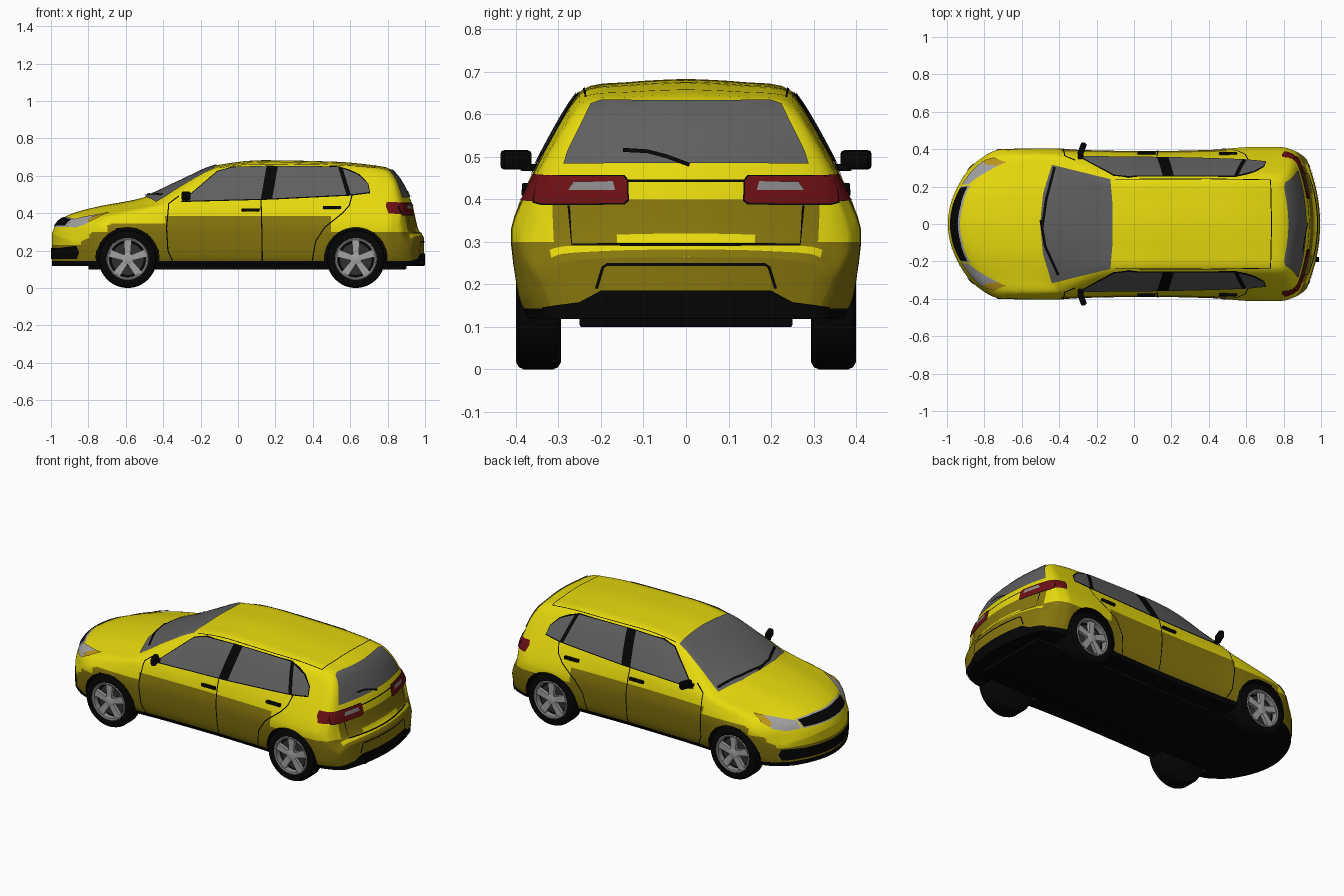
import bpy, bmesh, math
from mathutils import Vector, Matrix
from mathutils.bvhtree import BVHTree

if "Cube" in bpy.data.objects:
    bpy.data.objects.remove(bpy.data.objects["Cube"])

def material(name, *rgb):
    m = bpy.data.materials.new(name)
    m.diffuse_color = (*rgb, 1)
    m.use_nodes = True
    m.node_tree.nodes["Principled BSDF"].inputs["Base Color"].default_value = m.diffuse_color
    return m

YELLOW, OLIVE = material("yellow paint", .8, .7, .004), material("dark yellow paint", .24, .18, .004)
BLACK, DARK = material("black trim", .0015, .0015, .0015), material("dark grey", .03, .03, .03)
GLASS, SILVER = material("grey glass", .115, .115, .115), material("silver", .36, .36, .36)
RED, ORANGE = material("red lamp", .15, .005, .007), material("amber lamp", .5, .3, .01)
LAMP = material("lamp grey", .25, .25, .25)

def make(name, bm, *mats):
    bmesh.ops.remove_doubles(bm, verts=bm.verts[:], dist=1e-5)
    me = bpy.data.meshes.new(name)
    bm.to_mesh(me)
    ob = bpy.data.objects.new(name, me)
    bpy.context.collection.objects.link(ob)
    for m in mats:
        me.materials.append(m)
    return ob

def curve(*k):
    """Monotone cubic through flat list x0,y0,x1,y1..."""
    xs, ys = k[::2], k[1::2]
    n = len(xs)
    d = [(ys[i + 1] - ys[i]) / (xs[i + 1] - xs[i]) for i in range(n - 1)]
    m = [d[0]] + [2 * a * b / (a + b) if a * b > 0 else 0 for a, b in zip(d, d[1:])] + [d[-1]]
    def f(x):
        x = min(max(x, xs[0]), xs[-1])
        i = max(j for j in range(n - 1) if xs[j] <= x)
        h = xs[i + 1] - xs[i]
        return hermite((x - xs[i]) / h, ys[i], ys[i + 1], h * m[i], h * m[i + 1])
    return f

def hermite(t, a, b, ta, tb):
    return a * (1 + 2 * t) * (1 - t) ** 2 + ta * t * (1 - t) ** 2 + b * t * t * (3 - 2 * t) + tb * t * t * (t - 1)

# body shape along its length: top line, roof edge, belt line, widest line, end rounding
top = curve(-.995, .29, -.982, .325, -.955, .36, -.9, .393, -.75, .435, -.53, .477, -.49, .49, -.3, .577,
            -.11, .657, .13, .683, .5, .676, .78, .648, .82, .632, .93, .455, .965, .31, .985, .285, .995, .265)
edge_w = curve(-.995, .2, -.9, .26, -.52, .31, -.47, .322, -.1, .25, .5, .25, .8, .252, .93, .3, .995, .29)
edge_d = curve(-.995, .02, -.5, .028, -.1, .026, .2, .03, .8, .022, .93, .015, .995, .01)
belt_w = curve(-.995, .27, -.94, .335, -.8, .365, -.5, .37, 0, .36, .5, .357, .8, .355, .93, .35, .995, .33)
belt_z = curve(-.995, .26, -.93, .335, -.8, .385, -.5, .435, -.2, .455, .5, .468, .85, .455, .93, .42, .965, .285, .995, .24)
wide_w = curve(-.995, .3, -.98, .335, -.93, .38, -.85, .4, -.6, .405, -.35, .396, .1, .39, .4, .396,
               .65, .412, .85, .41, .94, .39, .985, .36, .995, .345)
wide_z = curve(-.995, .24, -.85, .32, .85, .33, .93, .3, .995, .22)
bend = curve(-.995, 1.3, -.85, .9, -.5, .7, -.1, 0, .55, 0, .82, -.25, .93, -.5, .995, -.6)
BOTTOM, STEPS, HUB = .118, 14, .155
WHEELS = [(x, s) for x in (-.59, .63) for s in (-1, 1)]

def half_section(u):
    zt, w, we = top(u), wide_w(u), edge_w(u)
    zr = zt - edge_d(u)
    zb = min(belt_z(u), zr - .015)
    p = [Vector(q) for q in ((w - .04, BOTTOM), (w - .015, BOTTOM + .06), (w, min(wide_z(u), zb - .02)), (belt_w(u), zb),
                             (we, zr), (we * .55, zt - .25 * (zt - zr)), (0, zt))]
    g = [p[0]] + p + [Vector((-p[-2].x, p[-2].y))]
    return [hermite(j / 4, g[i], g[i + 1], (g[i + 1] - g[i - 1]) * .35, (g[i + 2] - g[i]) * .35)
            for i in range(1, len(g) - 2) for j in range(4)] + [p[-1]]

# body loft with closed, rounded ends
bm = bmesh.new()
us = sorted({round(-.995 * math.cos(math.pi * i / 72), 4) for i in range(73)} | {-.51, -.49, -.11, .82, .93})
rings = []
for u in us:
    h = half_section(u)
    ring = [(q.x, q.y) for q in h] + [(-q.x, q.y) for q in h[-2::-1]]
    ring += [(h[0].x * (2 * i / STEPS - 1), BOTTOM) for i in range(1, STEPS)]
    rings.append([bm.verts.new((u, y, z)) for y, z in ring])
for a, b in zip(rings, rings[1:]):
    for i in range(len(a)):
        j = (i + 1) % len(a)
        bm.faces.new((a[i], a[j], b[j], b[i]))
for u in (us[0], us[-1]):
    rows = [[bm.verts.new((u, q.x * (2 * i / STEPS - 1), q.y)) for i in range(STEPS + 1)] for q in half_section(u)]
    for a, b in zip(rows, rows[1:]):
        for i in range(STEPS):
            bm.faces.new((a[i], a[i + 1], b[i + 1], b[i]))
bmesh.ops.remove_doubles(bm, verts=bm.verts[:], dist=1e-5)
for v in bm.verts:
    v.co.x += bend(v.co.x) * v.co.y ** 2
bmesh.ops.recalc_face_normals(bm, faces=bm.faces[:])
for z in (.143, .23, .3, .345, .385, .4):
    bmesh.ops.bisect_plane(bm, geom=bm.verts[:] + bm.edges[:] + bm.faces[:], plane_co=(0, 0, z), plane_no=(0, 0, 1))
TREE = BVHTree.FromBMesh(bm)
body = make("body", bm, YELLOW, BLACK, OLIVE)

# wheel arches cut from the body
bm = bmesh.new()
for x, s in WHEELS:
    bmesh.ops.create_cone(bm, cap_ends=True, segments=56, radius1=.168, radius2=.168, depth=.3,
                          matrix=Matrix.Translation((x, s * .38, HUB)) @ Matrix.Rotation(math.pi / 2, 4, 'X'))
cutter = make("arch_cutter", bm)
cutter.hide_render = True
mod = body.modifiers.new("arches", 'BOOLEAN')
mod.operation, mod.solver, mod.object = 'DIFFERENCE', 'EXACT', cutter
bpy.context.view_layer.objects.active = body
bpy.ops.object.modifier_apply(modifier=mod.name)
bpy.data.objects.remove(cutter)

# paint: black sill and arches, dark yellow lower panels
def lower_edge(c, n):
    if n.x > .6:
        return .4 if abs(c.y) < .31 else .3
    if n.x < -.6:
        return .23
    return .3 if c.x < -.7 or c.x > .5 else .345 if c.x < -.39 else .385

for f in body.data.polygons:
    c = f.center
    arch = abs(c.y) > .2 and min(math.hypot(c.x - x, c.z - HUB) for x, s in WHEELS) < .17
    f.material_index = 1 if arch or c.z < .143 else 2 if c.z < lower_edge(c, f.normal) and f.normal.z < .45 else 0

# plates laid on the body: an outline in one view is projected onto the surface
VIEWS = {'right': lambda a, b: ((a, -2, b), (0, 1, 0)), 'left': lambda a, b: ((a, 2, b), (0, -1, 0)),
         'front': lambda a, b: ((-2, a, b), (1, 0, 0)), 'rear': lambda a, b: ((2, a, b), (-1, 0, 0)),
         'top': lambda a, b: ((a, b, 2), (0, 0, -1))}

def plate(name, view, outline, mat, off=.004, step=.025):
    bm = bmesh.new()
    bmesh.ops.triangulate(bm, faces=[bm.faces.new([bm.verts.new((a, b, 0)) for a, b in outline])])
    for no in (Vector((1, 0, 0)), Vector((0, 1, 0))):
        for k in range(-44, 45):
            bmesh.ops.bisect_plane(bm, geom=bm.verts[:] + bm.edges[:] + bm.faces[:],
                                   plane_co=no * (k * step + .0007), plane_no=no)
    missed = []
    for v in bm.verts:
        o, d = VIEWS[view](v.co.x, v.co.y)
        hit, n, _, _ = TREE.ray_cast(Vector(o), Vector(d))
        if hit is None:
            missed.append(v)
        else:
            v.co = hit + n * off
    bmesh.ops.delete(bm, geom=missed, context='VERTS')
    bm.normal_update()
    if sum(g.normal.dot(Vector(d)) for g in bm.faces) > 0:
        bmesh.ops.reverse_faces(bm, faces=bm.faces[:])
    make(name, bm, mat)

def line(name, view, pts, mat=BLACK, width=.006, off=.003):
    p = [Vector(q) for q in pts]
    t = [(p[min(i + 1, len(p) - 1)] - p[max(i - 1, 0)]).normalized() * width / 2 for i in range(len(p))]
    side = [Vector((-d.y, d.x)) for d in t]
    plate(name, view, [q + d for q, d in zip(p, side)] + [q - d for q, d in zip(p, side)][::-1], mat, off)

def flip(pts):
    return [(-a, b) for a, b in pts]

def sym(pts):
    return pts + flip(pts)[::-1]

def box(name, loc, size, mat, rot=0, bevel=.004):
    bm = bmesh.new()
    bmesh.ops.create_cube(bm, size=1, matrix=Matrix.Translation(loc) @ Matrix.Rotation(rot, 4, 'Z') @ Matrix.Diagonal((*size, 1)))
    bmesh.ops.bevel(bm, geom=bm.edges[:], offset=bevel, segments=2, affect='EDGES', profile=.5)
    make(name, bm, mat)

# side windows, door seams, lamp ends, door handles and mirrors
for k, s in ((-1, 'right'), (1, 'left')):
    plate("window_frame_" + s, s, [(-.308, .458), (-.11, .625), (-.03, .646), (.155, .652), (.54, .648), (.6, .63),
          (.65, .606), (.697, .557), (.707, .505), (.6, .492), (.18, .471)], BLACK, .003)
    plate("front_door_glass_" + s, s, [(-.295, .463), (-.107, .62), (-.03, .641), (.153, .648), (.122, .474)], GLASS, .006)
    plate("rear_door_glass_" + s, s, [(.183, .476), (.213, .648), (.535, .643), (.58, .496)], GLASS, .006)
    plate("quarter_glass_" + s, s, [(.603, .498), (.56, .635), (.64, .604), (.692, .556), (.702, .51)], GLASS, .006)
    line("front_door_seam_" + s, s, [(-.315, .49), (-.37, .45), (-.382, .32), (-.375, .2), (-.35, .145)])
    line("middle_door_seam_" + s, s, [(.123, .468), (.128, .3), (.13, .145)])
    line("rear_door_seam_" + s, s, [(.61, .495), (.595, .44), (.56, .4), (.465, .325), (.415, .25), (.397, .145)])
    plate("tail_lamp_side_" + s, s, [(.79, .435), (.795, .458), (.88, .455), (.89, .395), (.805, .395)], RED, .005)
    for x, z in ((.067, .417), (.502, .43)):
        o, d = VIEWS[s](x, z)
        box("door_handle_" + s, (x, TREE.ray_cast(Vector(o), Vector(d))[0].y + k * .004, z), (.095, .018, .017), BLACK)
    box("mirror_" + s, (-.278, k * .4, .493), (.032, .074, .046), BLACK, -k * .35, .01)
    box("mirror_stem_" + s, (-.285, k * .365, .475), (.03, .05, .016), BLACK)

# windscreen, wipers and roof seams
half = [(-.5, 0), (-.485, .16), (-.437, .315), (-.125, .238), (-.115, .12)]
plate("windscreen", 'top', half + [(-.113, 0)] + [(x, -y) for x, y in half[:0:-1]], GLASS, .005)
line("left_wiper", 'top', [(-.42, .3), (-.465, .13), (-.487, -.02)], width=.014, off=.011)
line("right_wiper", 'top', [(-.495, .02), (-.47, -.12), (-.4, -.27)], width=.014, off=.011)
for s in (-1, 1):
    line("roof_seam", 'top', [(-.1, s * .238), (.4, s * .24), (.73, s * .235)], width=.004)
line("hatch_top_seam", 'top', [(.73, -.235), (.735, 0), (.73, .235)], width=.005)

# rear end
plate("rear_glass", 'rear', sym([(-.287, .483), (-.278, .512), (-.224, .622), (-.2, .63)]), GLASS, .005)
line("rear_wiper", 'rear', [(.008, .477), (-.045, .497), (-.09, .509), (-.147, .512)], width=.009, off=.01)
line("hatch_seam", 'rear', sym([(-.275, .385), (-.268, .292)]))
line("hatch_upper_seam", 'rear', [(-.135, .443), (.135, .443)])
line("number_plate_recess", 'rear', sym([(-.21, .19), (-.195, .24), (-.185, .247)]), width=.007)
plate("rear_diffuser", 'rear', sym([(-.335, .12), (-.335, .147), (-.25, .158), (-.2, .185)]), BLACK)

# front end and paired lamps
plate("grille_surround", 'front', sym([(-.2, .324), (-.205, .37), (-.1, .378)]), SILVER, .003)
plate("grille", 'front', sym([(-.193, .33), (-.198, .364), (-.1, .372)]), BLACK, .006)
plate("lower_grille", 'front', sym([(-.31, .155), (-.325, .19), (-.315, .225), (-.2, .215)]), BLACK)
lamp = [(.137, .398), (.147, .39), (.335, .389), (.356, .394), (.35, .43), (.338, .453), (.147, .453), (.138, .443)]
for f in (lambda p: p, flip):
    plate("tail_lamp_border", 'rear', f([((a - .24) * 1.03 + .24, (b - .42) * 1.1 + .42) for a, b in lamp]), BLACK, .003)
    plate("tail_lamp", 'rear', f(lamp), RED, .006)
    plate("reversing_lamp", 'rear', f([(.165, .42), (.17, .44), (.262, .44), (.275, .42)]), LAMP, .009)
    plate("headlamp", 'front', f([(.208, .325), (.208, .362), (.27, .382), (.325, .397), (.343, .372), (.33, .338), (.28, .322)]), SILVER, .005)
    plate("indicator", 'front', f([(.31, .391), (.328, .4), (.352, .37), (.338, .348), (.318, .36)]), ORANGE, .008)

def lathe(name, x, s, profile, mat, seg=48):
    bm = bmesh.new()
    rings = [[bm.verts.new((x + r * math.cos(math.tau * i / seg), s * (.347 + d), HUB + r * math.sin(math.tau * i / seg)))
              for i in range(seg)] for r, d in profile]
    for a, b in zip(rings, rings[1:]):
        for i in range(seg):
            bm.faces.new((a[i], a[(i + 1) % seg], b[(i + 1) % seg], b[i]))
    bmesh.ops.remove_doubles(bm, verts=bm.verts[:], dist=1e-5)
    bmesh.ops.recalc_face_normals(bm, faces=bm.faces[:])
    make(name, bm, mat)

# wheels
for x, s in WHEELS:
    lathe("tyre", x, s, [(0, -.053), (.138, -.053), (.15, -.046), (.155, -.034), (.155, .034), (.15, .046),
                         (.138, .053), (.113, .051), (.106, .04), (.106, .015), (0, .015)], BLACK)
    lathe("rim", x, s, [(.1, .018), (.113, .05), (.108, .053), (.099, .05), (.096, .018), (.1, .018)], LAMP)
    lathe("brake_disc", x, s, [(0, .018), (.085, .018), (.085, .021), (0, .021)], DARK)
    lathe("hub", x, s, [(0, .02), (.032, .02), (.03, .045), (.015, .049), (0, .049)], SILVER, 20)
    bm = bmesh.new()
    for k in range(5):
        a = math.pi / 2 + k * math.tau / 5
        v = [bm.verts.new((x + r * math.cos(a) - w * math.sin(a), s * (.347 + d), HUB + r * math.sin(a) + w * math.cos(a)))
             for d in (.026, .045) for r, w in ((.015, -.015), (.1, -.021), (.1, .021), (.015, .015))]
        for q in ((0, 1, 2, 3), (4, 5, 6, 7), (0, 1, 5, 4), (1, 2, 6, 5), (2, 3, 7, 6), (3, 0, 4, 7)):
            bm.faces.new([v[i] for i in q])
    bmesh.ops.recalc_face_normals(bm, faces=bm.faces[:])
    make("spokes", bm, SILVER)

# floor pan and exhaust pipe
box("floor_pan", (.05, 0, .118), (1.7, .5, .036), BLACK)
bm = bmesh.new()
bmesh.ops.create_cone(bm, cap_ends=True, segments=16, radius1=.013, radius2=.013, depth=.1,
                      matrix=Matrix.Translation((.94, -.19, .135)) @ Matrix.Rotation(math.pi / 2, 4, 'Y'))
make("exhaust", bm, BLACK)
bpy.ops.object.select_all(action='SELECT')
bpy.ops.object.shade_smooth_by_angle(angle=math.radians(35))
